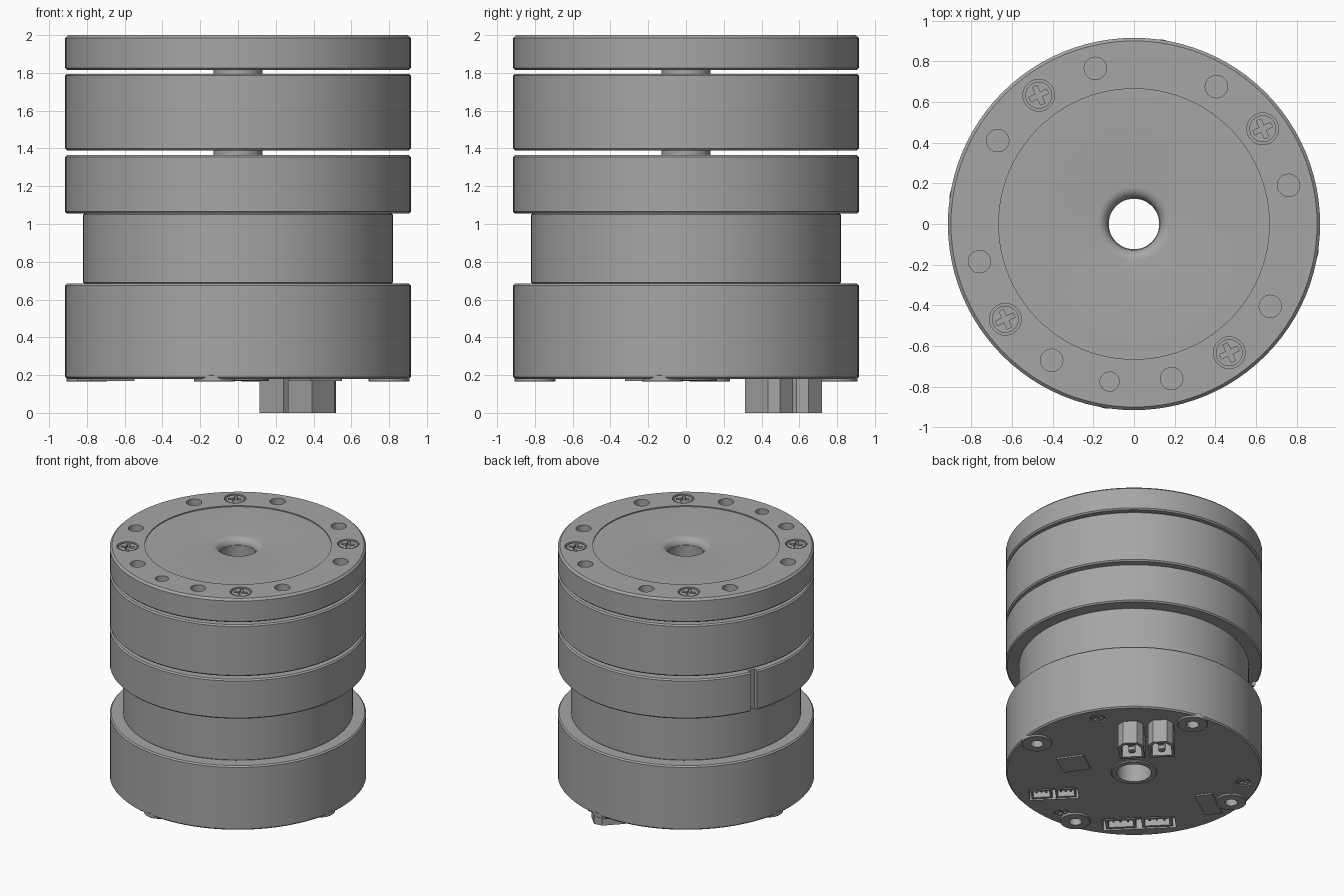
import bpy, bmesh, math
from mathutils import Matrix, Vector

cube = bpy.data.objects.get("Cube")
if cube:
    bpy.data.objects.remove(cube, do_unlink=True)

grey = bpy.data.materials.new("plain grey")
grey.use_nodes = True
GREY = (0.38, 0.38, 0.38, 1)
grey.diffuse_color = GREY
grey.node_tree.nodes["Principled BSDF"].inputs["Base Color"].default_value = GREY

R = 0.915          # outer radius of the housing
BORE = 0.127       # radius of the centre bore
FLOOR = 0.18       # underside of the base


def new_object(name, bm):
    bmesh.ops.recalc_face_normals(bm, faces=bm.faces)
    mesh = bpy.data.meshes.new(name)
    bm.to_mesh(mesh)
    bm.free()
    obj = bpy.data.objects.new(name, mesh)
    bpy.context.collection.objects.link(obj)
    mesh.materials.append(grey)
    return obj


def lathe(name, profile, centre=(0, 0), steps=96):
    """Revolve a closed (radius, z) profile about a vertical axis."""
    bm = bmesh.new()
    rings = []
    for i in range(steps):
        a = math.tau * i / steps
        rings.append([bm.verts.new((centre[0] + r * math.cos(a), centre[1] + r * math.sin(a), z))
                      for r, z in profile])
    n = len(profile)
    for i in range(steps):
        p, q = rings[i], rings[(i + 1) % steps]
        for j in range(n):
            k = (j + 1) % n
            bm.faces.new((p[j], q[j], q[k], p[k]))
    return new_object(name, bm)


def drum(name, radius, z0, z1, inner=BORE, chamfer=0.01, centre=(0, 0), steps=96):
    c = chamfer
    return lathe(name, [(inner, z0), (radius - c, z0), (radius, z0 + c), (radius, z1 - c),
                        (radius - c, z1), (inner, z1)], centre, steps)


def add_cylinder(bm, x, y, z0, z1, r, steps=32):
    bmesh.ops.create_cone(bm, cap_ends=True, segments=steps, radius1=r, radius2=r, depth=z1 - z0,
                          matrix=Matrix.Translation((x, y, (z0 + z1) / 2)))


def add_box(bm, x, y, z0, z1, w, d, angle=0):
    bmesh.ops.create_cube(bm, size=1, matrix=Matrix.Translation((x, y, (z0 + z1) / 2))
                          @ Matrix.Rotation(math.radians(angle), 4, "Z")
                          @ Matrix.Diagonal((w, d, z1 - z0, 1)))


def cut(target, bm):
    """Subtract the given shapes from the target, then drop the cutter."""
    cutter = new_object("cutter", bm)
    cutter.hide_render = True
    mod = target.modifiers.new("cut", "BOOLEAN")
    mod.operation, mod.solver, mod.object = "DIFFERENCE", "EXACT", cutter
    bpy.context.view_layer.objects.active = target
    bpy.ops.object.modifier_apply(modifier=mod.name)
    bpy.data.objects.remove(cutter, do_unlink=True)


def screw(name, x, y, z_low, z_high, r, top, spin):
    """Screw head with a cross recess on its upper or lower face."""
    bm = bmesh.new()
    add_cylinder(bm, x, y, z_low, z_high, r)
    head = new_object(name, bm)
    face = z_high if top else z_low
    for turn in (0, 90):
        bm = bmesh.new()
        add_box(bm, x, y, face - r * 0.35, face + r * 0.35, r * 1.45, r * 0.36, spin + turn)
        cut(head, bm)
    return head


# Stacked housing
base = drum("base_housing", R, FLOOR, 0.685)
drum("inner_body", 0.82, 0.68, 1.06)
lower_ring = drum("lower_ring", R, 1.055, 1.365)
drum("middle_ring", R, 1.39, 1.795)
drum("centre_tube", 0.13, FLOOR, 1.94, inner=0.124, chamfer=0.001, steps=48)

# Output plate with a rounded bore lip and a shallow central recess
lip = [(BORE + 0.055 * (1 - math.sin(t)), 1.992 - 0.055 * (1 - math.cos(t)))
       for t in (math.radians(15 * i) for i in range(7))]
plate = lathe("output_plate", [(BORE, 1.815), (R - 0.01, 1.815), (R, 1.825), (R, 1.985),
                               (R - 0.015, 2), (0.665, 2), (0.665, 1.992)] + lip)

# Blind holes and screw counterbores in the output plate
holes = [(-0.19, 0.765), (0.405, 0.675), (-0.67, 0.41), (0.76, 0.19), (-0.76, -0.185),
         (0.67, -0.405), (-0.405, -0.67), (0.185, -0.76)]
bolt_angles = [math.radians(36.5 + 90 * i) for i in range(4)]
bolts = [(0.787 * math.cos(a), 0.787 * math.sin(a)) for a in bolt_angles]
bm = bmesh.new()
for x, y in holes:
    add_cylinder(bm, x, y, 1.87, 2.1, 0.055)
add_cylinder(bm, -0.12, -0.775, 1.87, 2.1, 0.047)
for x, y in bolts:
    add_cylinder(bm, x, y, 1.95, 2.1, 0.078)
cut(plate, bm)
for i, (x, y) in enumerate(bolts):
    screw(f"plate_screw_{i + 1}", x, y, 1.94, 1.995, 0.066, True, 25 + 90 * i)

# Vertical key slot in the lower ring
slot = math.radians(157)
bm = bmesh.new()
add_box(bm, R * math.cos(slot), R * math.sin(slot), 1.0, 1.4, 0.07, 0.055, 157)
cut(lower_ring, bm)


def under(a, b):
    """Position on the underside: a runs across, b runs outward from the power sockets."""
    return (-a - b) * math.sqrt(0.5), (a - b) * math.sqrt(0.5)


# Pockets for the signal sockets, and small underside screws
signal_rows = [(under(-0.6, 0.27), 0.35, 0.15), (under(-0.03, 0.74), 0.52, 0.16)]
small_screws = [(0.68, 0.41), (-0.7, 0.38), (0.01, -0.79)]
bm = bmesh.new()
for (x, y), w, d in signal_rows:
    add_box(bm, x, y, 0.1, 0.26, w, d, 135)
for x, y in small_screws:
    add_cylinder(bm, x, y, 0.1, 0.2, 0.055)
cut(base, bm)
for i, (x, y) in enumerate(small_screws):
    screw(f"base_screw_{i + 1}", x, y, 0.183, 0.22, 0.046, False, 20)

# Signal sockets, each an open shell with pins
along = Vector(under(1, 0))
for row, ((x, y), w, d) in enumerate(signal_rows):
    for side in (-1, 1):
        c = Vector((x, y)) + along * side * w * 0.25
        bm = bmesh.new()
        add_box(bm, c.x, c.y, 0.182, 0.27, w * 0.42, d * 0.8, 135)
        shell = new_object(f"signal_socket_{row + 1}_{'a' if side < 0 else 'b'}", bm)
        bm = bmesh.new()
        add_box(bm, c.x, c.y, 0.1, 0.25, w * 0.34, d * 0.55, 135)
        cut(shell, bm)
        bm = bmesh.new()
        for k in (-1, 0, 1):
            p = c + along * k * w * 0.1
            add_box(bm, p.x, p.y, 0.2, 0.26, 0.015, 0.015, 135)
        new_object(f"signal_pins_{row + 1}_{'a' if side < 0 else 'b'}", bm)

# Mounting bosses and centre collar
for i, (x, y) in enumerate([(0.8, -0.125), (0.125, 0.8), (-0.8, 0.125), (-0.125, -0.8)]):
    drum(f"mounting_boss_{i + 1}", 0.108, 0.165, 0.2, 0.045, 0.003, (x, y), 40)
    bm = bmesh.new()
    add_cylinder(bm, x, y, 0.1, 0.24, 0.045)
    cut(base, bm)
drum("centre_collar", 0.165, 0.168, 0.2, 0.124, 0.006, steps=48)

# Flat chips on the underside
for i, (a, b, w, d, turn) in enumerate([(-0.42, -0.16, 0.2, 0.2, 125), (0.49, 0.5, 0.13, 0.28, 125)]):
    bm = bmesh.new()
    add_box(bm, *under(a, b), 0.17, 0.19, w, d, turn)
    new_object(f"chip_{i + 1}", bm)

# Twin power sockets: chamfered prisms with a cavity and two pins
for i, offset in enumerate((-0.107, 0.107)):
    c = Vector((0.33, 0.53)) + along * offset
    spin = Matrix.Translation((c.x, c.y, 0)) @ Matrix.Rotation(math.radians(135), 4, "Z")
    outline = [(-0.09, 0.11), (-0.09, -0.06), (-0.05, -0.11), (0.05, -0.11), (0.09, -0.06), (0.09, 0.11)]

    def prism(scale, z0, z1):
        bm = bmesh.new()
        face = bm.faces.new([bm.verts.new(spin @ Vector((u * scale, v * scale, z0))) for u, v in outline])
        top = bmesh.ops.extrude_face_region(bm, geom=[face])["geom"]
        bmesh.ops.translate(bm, vec=(0, 0, z1 - z0), verts=[g for g in top if isinstance(g, bmesh.types.BMVert)])
        return bm

    socket = new_object(f"power_socket_{i + 1}", prism(1, 0, 0.2))
    cut(socket, prism(0.78, -0.1, 0.15))
    bm = bmesh.new()
    for v in (-0.045, 0.045):
        p = spin @ Vector((0, v, 0))
        add_cylinder(bm, p.x, p.y, 0.02, 0.16, 0.025, 16)
    new_object(f"power_pins_{i + 1}", bm)

# Smooth curved walls, keep crisp edges
bpy.ops.object.select_all(action="DESELECT")
for obj in bpy.context.scene.objects:
    if obj.type == "MESH":
        obj.select_set(True)
        bpy.context.view_layer.objects.active = obj
bpy.ops.object.shade_smooth_by_angle(angle=math.radians(30))
